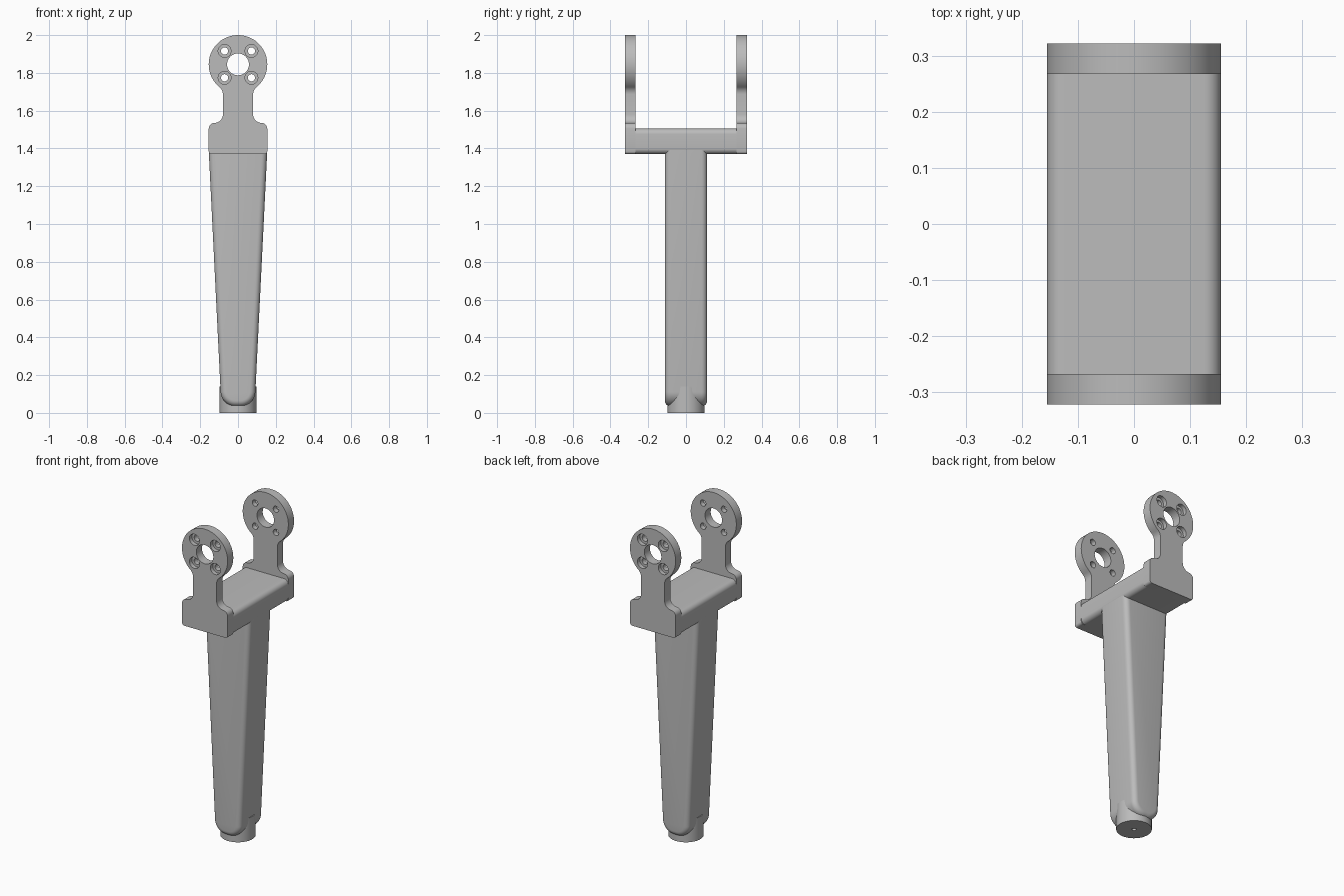
import bpy, bmesh, math
from mathutils import Vector

default = bpy.data.objects.get("Cube")
if default:
    bpy.data.objects.remove(default, do_unlink=True)

grey = bpy.data.materials.new("plain grey")
grey.use_nodes = True
grey.diffuse_color = (0.5, 0.5, 0.5, 1)
grey.node_tree.nodes["Principled BSDF"].inputs["Base Color"].default_value = (0.5, 0.5, 0.5, 1)


def make_object(name, bm):
    bmesh.ops.recalc_face_normals(bm, faces=bm.faces)
    mesh = bpy.data.meshes.new(name)
    bm.to_mesh(mesh)
    bm.free()
    mesh.materials.append(grey)
    obj = bpy.data.objects.new(name, mesh)
    bpy.context.collection.objects.link(obj)
    return obj


def arc(cx, cz, r, a0, a1, n):
    """Points along an arc, angles in degrees."""
    angles = [math.radians(a0 + (a1 - a0) * i / n) for i in range(n + 1)]
    return [(cx + r * math.cos(a), cz + r * math.sin(a)) for a in angles]


def mirrored(half):
    """Close a right-hand outline with its mirror image."""
    return half + [(-x, z) for x, z in reversed(half) if x > 1e-5]


def extrude(name, outline, y0, y1, edge_round=0):
    """Extrude an x-z outline along y, optionally rounding the cap edges."""
    bm = bmesh.new()
    cap = bm.faces.new([bm.verts.new((x, y0, z)) for x, z in outline])
    res = bmesh.ops.extrude_face_region(bm, geom=[cap], use_keep_orig=True)
    moved = [v for v in res["geom"] if isinstance(v, bmesh.types.BMVert)]
    bmesh.ops.translate(bm, verts=moved, vec=(0, y1 - y0, 0))
    bmesh.ops.recalc_face_normals(bm, faces=bm.faces)
    if edge_round:
        rims = [e for e in bm.edges if abs(e.verts[0].co.y - e.verts[1].co.y) < 1e-6]
        bmesh.ops.bevel(bm, geom=rims, offset=edge_round, segments=6,
                        profile=0.5, affect='EDGES', clamp_overlap=True)
    return make_object(name, bm)


def circle(x, z, r, n=32):
    return arc(x, z, r, 0, 360, n)[:-1]


def cut(obj, cutter):
    """Subtract the cutter, bake the result and discard the cutter."""
    mod = obj.modifiers.new("cut", 'BOOLEAN')
    mod.operation = 'DIFFERENCE'
    mod.solver = 'EXACT'
    mod.object = cutter
    deps = bpy.context.evaluated_depsgraph_get()
    mesh = bpy.data.meshes.new_from_object(obj.evaluated_get(deps))
    obj.modifiers.clear()
    obj.data = mesh
    bpy.data.objects.remove(cutter, do_unlink=True)


def cylinder(name, r, z0, z1, n=48):
    bm = bmesh.new()
    bmesh.ops.create_cone(bm, cap_ends=True, segments=n, radius1=r, radius2=r, depth=z1 - z0)
    bmesh.ops.translate(bm, verts=bm.verts, vec=(0, 0, (z0 + z1) / 2))
    return make_object(name, bm)


# Main dimensions
half_width, half_depth, arm_inner = 0.155, 0.322, 0.267
base_z, bridge_top, shoulder_z = 1.37, 1.505, 1.535
neck, eye_z, eye_r, fillet = 0.08, 1.845, 0.155, 0.05

# Arm outline: foot, shoulder, neck and round eye
fx = neck + fillet
fz = eye_z - math.sqrt((eye_r + fillet) ** 2 - fx ** 2)
touch = math.degrees(math.atan2(fz - eye_z, fx))
arm_half = (
    arc(half_width - 0.015, base_z + 0.015, 0.015, -90, 0, 4)
    + arc(half_width - 0.03, shoulder_z - 0.03, 0.03, 0, 90, 6)
    + arc(neck + 0.045, shoulder_z + 0.045, 0.045, -90, -180, 8)
    + arc(fx, fz, fillet, 180, 180 + touch, 8)
    + arc(0, eye_z, eye_r, touch, 90, 36)[1:]
)

parts = []
for side, label in ((-1, "front"), (1, "back")):
    arm = extrude(label + "_arm", mirrored(arm_half), side * arm_inner, side * half_depth)
    # Pivot hole and counterbored screw holes
    holes = [(0, 0, 0.058)] + [(sx * 0.071, sz * 0.071, 0.019) for sx in (-1, 1) for sz in (-1, 1)]
    for x, z, r in holes:
        cut(arm, extrude("hole_cutter", circle(x, eye_z + z, r), side * 0.2, side * 0.4))
        if x:
            cut(arm, extrude("bore_cutter", circle(x, eye_z + z, 0.034),
                             side * (half_depth - 0.025), side * 0.4))
    parts.append(arm)

# Bridge joining the two arms
r = 0.03
bridge_half = (arc(half_width - r, base_z + r, r, -90, 0, 8)
               + arc(half_width - r, bridge_top - r, r, 0, 90, 8))
parts.append(extrude("bridge", mirrored(bridge_half), -arm_inner, arm_inner))

# Tapered shaft with a rounded lower end and soft edges
shaft_half = ([(0, 0.035)] + arc(0.012, 0.115, 0.08, -90, -3, 14)
              + [(half_width - 0.001, base_z), (half_width - 0.001, 1.46)])
parts.append(extrude("shaft", mirrored(shaft_half), -0.112, 0.112, 0.03))

# Round foot peg with a small centre hole
peg = cylinder("foot_peg", 0.098, 0, 0.14)
cut(peg, cylinder("peg_hole_cutter", 0.012, -0.05, 0.06, 20))
parts.append(peg)

for obj in bpy.context.selected_objects:
    obj.select_set(False)
for obj in parts:
    obj.select_set(True)
    bpy.context.view_layer.objects.active = obj
bpy.ops.object.shade_smooth_by_angle(angle=math.radians(30))
